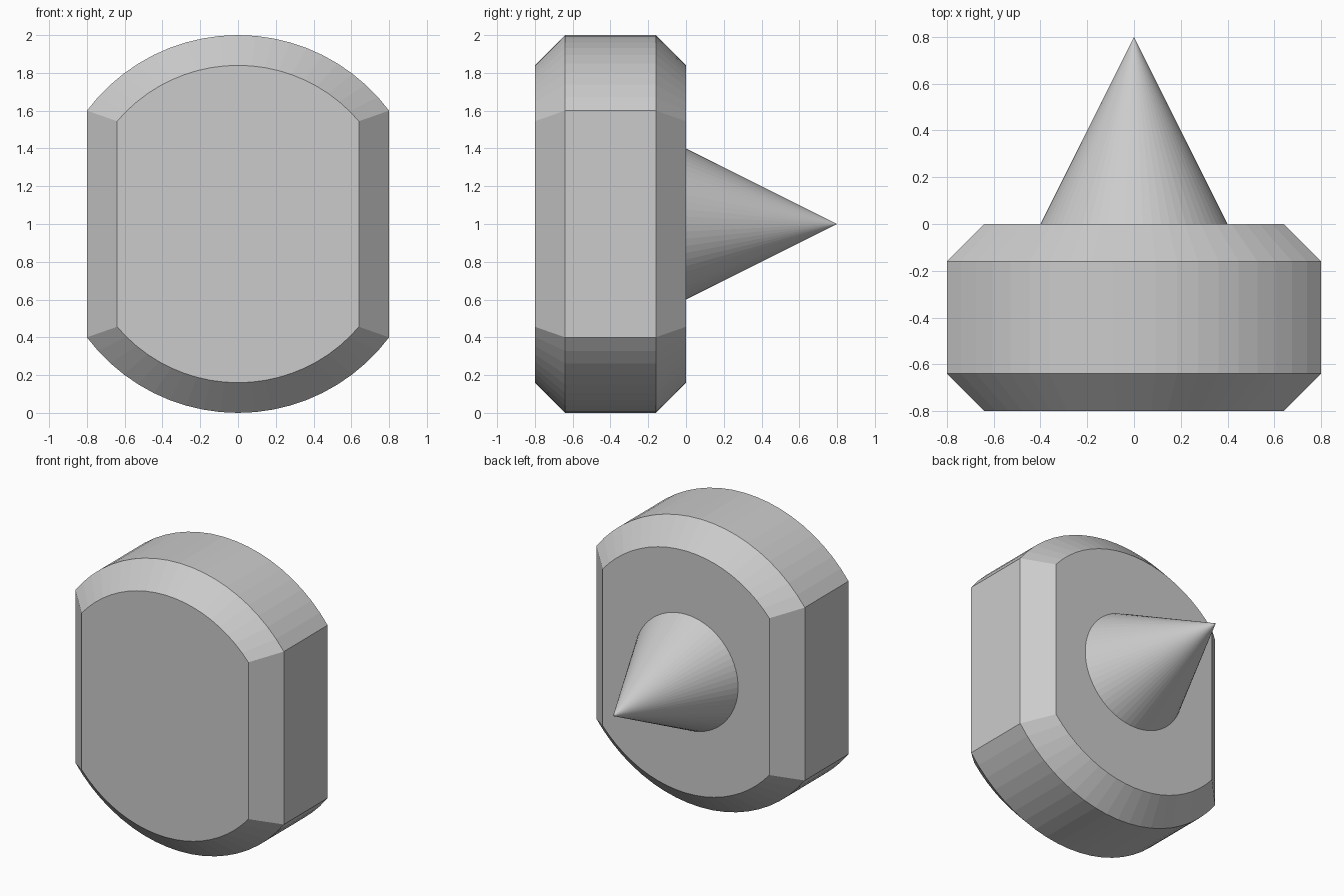
import bpy
import bmesh
from math import acos, sin, cos, sqrt, atan2, pi
from mathutils import Matrix, Vector

cube = bpy.data.objects.get("Cube")
if cube:
    bpy.data.objects.remove(cube, do_unlink=True)

grey = bpy.data.materials.new("plain grey")
grey.use_nodes = True
colour = (0.6, 0.6, 0.6, 1)
grey.diffuse_color = colour
grey.node_tree.nodes["Principled BSDF"].inputs["Base Color"].default_value = colour

CENTRE_Z = 1.0
ARC_STEPS = 20
CHAMFER = 0.16


def make_object(name, bm):
    bmesh.ops.recalc_face_normals(bm, faces=bm.faces)
    mesh = bpy.data.meshes.new(name)
    bm.to_mesh(mesh)
    bm.free()
    mesh.materials.append(grey)
    obj = bpy.data.objects.new(name, mesh)
    bpy.context.collection.objects.link(obj)
    return obj


def outline(bm, y, inset):
    """Circle with its two sides cut flat, as a ring of vertices."""
    radius, half = 1 - inset, 0.8 - inset
    corner = acos(half / radius)
    ring = []
    for start in (corner, corner + pi):
        sweep = pi - 2 * corner
        for i in range(ARC_STEPS + 1):
            a = start + sweep * i / ARC_STEPS
            ring.append(bm.verts.new((radius * cos(a), y, CENTRE_Z + radius * sin(a))))
    return ring


# Chamfered body, lofted from front to back
bm = bmesh.new()
rings = [outline(bm, y, inset) for y, inset in
         ((-0.8, CHAMFER), (-0.8 + CHAMFER, 0), (-CHAMFER, 0), (0, CHAMFER))]
for a, b in zip(rings, rings[1:]):
    for i in range(len(a)):
        j = (i + 1) % len(a)
        bm.faces.new((a[i], a[j], b[j], b[i]))
bm.faces.new(rings[0])
bm.faces.new(rings[-1])
make_object("body", bm)

# Pointed cone on the back face
bm = bmesh.new()
bmesh.ops.create_cone(bm, cap_ends=False, segments=64, radius1=0.4, radius2=0, depth=0.8,
                      matrix=Matrix.Translation((0, 0.4, CENTRE_Z)) @ Matrix.Rotation(-pi / 2, 4, "X"))
bmesh.ops.remove_doubles(bm, verts=bm.verts, dist=0.0001)
make_object("back_cone", bm)
